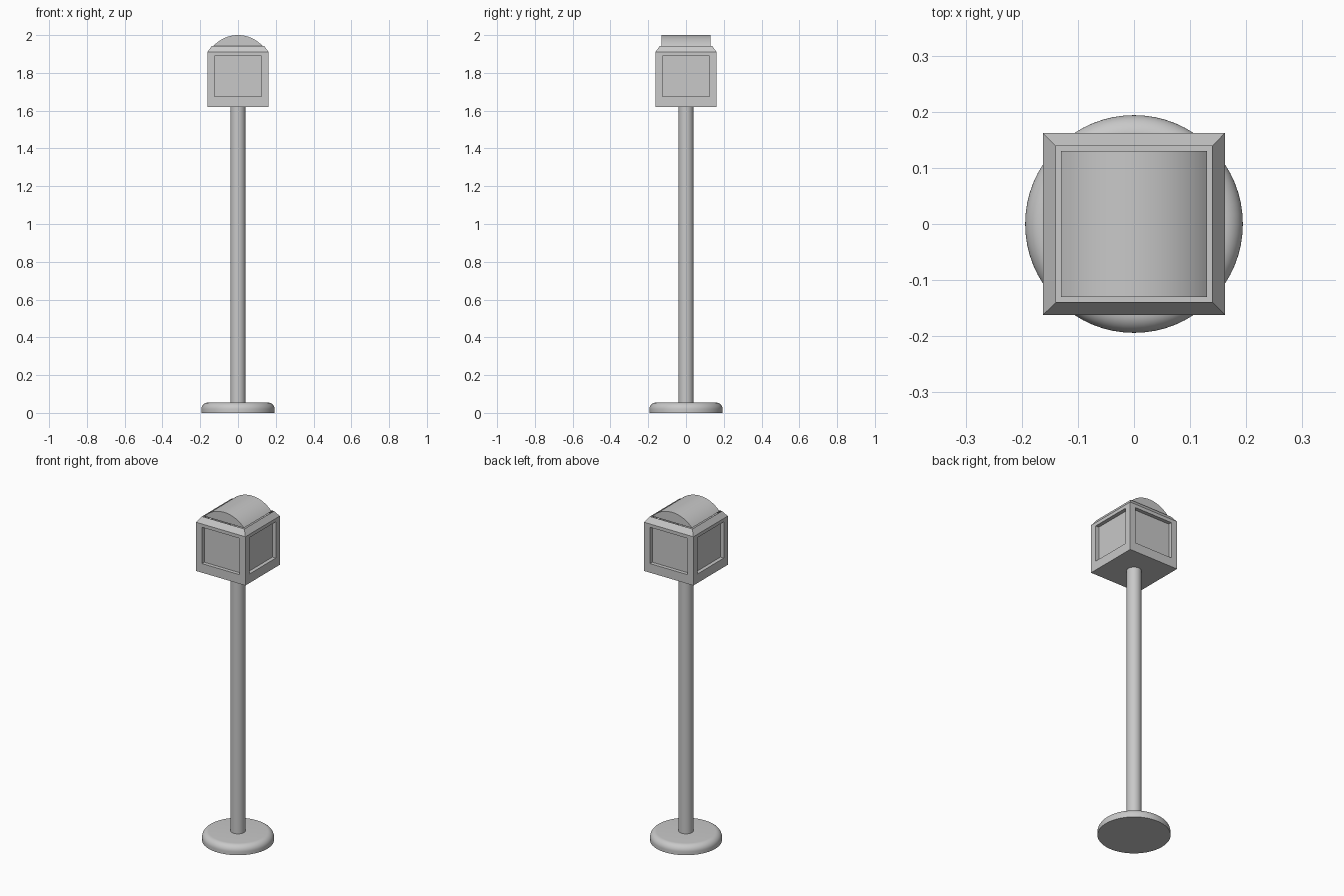
import bpy, bmesh, math

if "Cube" in bpy.data.objects:
    bpy.data.objects.remove(bpy.data.objects["Cube"])

grey = bpy.data.materials.new("grey")
grey.diffuse_color = (0.58, 0.58, 0.58, 1)
grey.use_nodes = True
grey.node_tree.nodes["Principled BSDF"].inputs["Base Color"].default_value = grey.diffuse_color


def finish(bm, name, smooth=True):
    bmesh.ops.recalc_face_normals(bm, faces=bm.faces)
    mesh = bpy.data.meshes.new(name)
    bm.to_mesh(mesh)
    bm.free()
    mesh.materials.append(grey)
    ob = bpy.data.objects.new(name, mesh)
    bpy.context.collection.objects.link(ob)
    if smooth:
        bpy.ops.object.select_all(action='DESELECT')
        ob.select_set(True)
        bpy.context.view_layer.objects.active = ob
        bpy.ops.object.shade_smooth_by_angle(angle=math.radians(35))
    return ob


def lathe(name, profile, steps=64):
    bm = bmesh.new()
    verts = [bm.verts.new((r, 0, z)) for r, z in profile]
    edges = [bm.edges.new(pair) for pair in zip(verts, verts[1:])]
    bmesh.ops.spin(bm, geom=verts + edges, cent=(0, 0, 0), axis=(0, 0, 1),
                   angle=2 * math.pi, steps=steps)
    bmesh.ops.remove_doubles(bm, verts=bm.verts, dist=1e-5)
    return finish(bm, name)


# Round foot with a filleted upper rim
R, H, F = 0.194, 0.055, 0.036
fillet = [(R - F + F * math.cos(a), H - F + F * math.sin(a))
          for a in (math.pi / 2 * i / 10 for i in range(11))]
lathe("base", [(0, 0), (R, 0)] + fillet + [(0, H)])

# Pole, ends buried slightly in base and head
lathe("pole", [(0, 0.05), (0.04, 0.05), (0.04, 1.63), (0, 1.63)], 48)

# Square head with a recessed panel on each side and a sloped shoulder
W, T = 0.162, 0.13
Z0, Z1, Z2, TOP = 1.62, 1.91, 1.942, 2.0
bm = bmesh.new()
bmesh.ops.create_cube(bm, size=1)
for v in bm.verts:
    v.co = (v.co.x * 2 * W, v.co.y * 2 * W, Z1 if v.co.z > 0 else Z0)
bm.normal_update()
sides = [f for f in bm.faces if abs(f.normal.z) < 0.5]
roof = next(f for f in bm.faces if f.normal.z > 0.5)
bmesh.ops.inset_individual(bm, faces=sides, thickness=0.054)
for f in sides:
    mid = f.calc_center_median().z
    for v in f.verts:
        v.co.z = 1.89 if v.co.z > mid else 1.674
bmesh.ops.inset_individual(bm, faces=sides, thickness=0, depth=-0.022)
bmesh.ops.inset_individual(bm, faces=[roof], thickness=W - T)
for v in roof.verts:
    v.co.z = Z2
bmesh.ops.delete(bm, geom=[roof], context='FACES_ONLY')
finish(bm, "head", smooth=False)

# Barrel vault running front to back on the shoulder
rise = TOP - Z2
rad = (T * T + rise * rise) / (2 * rise)
half = math.asin(T / rad)
N = 32
bm = bmesh.new()
rows = []
for y in (-T, T):
    rows.append([bm.verts.new((rad * math.sin(a), y, TOP - rad + rad * math.cos(a)))
                 for a in (-half + 2 * half * i / N for i in range(N + 1))])
for i in range(N):
    bm.faces.new((rows[0][i], rows[0][i + 1], rows[1][i + 1], rows[1][i]))
for row in rows:
    bm.faces.new(row)
ob = finish(bm, "vaulted_roof")
# The vault is open below, so make sure its skin faces outward
if ob.data.polygons[N // 2].normal.z < 0:
    ob.data.flip_normals()
